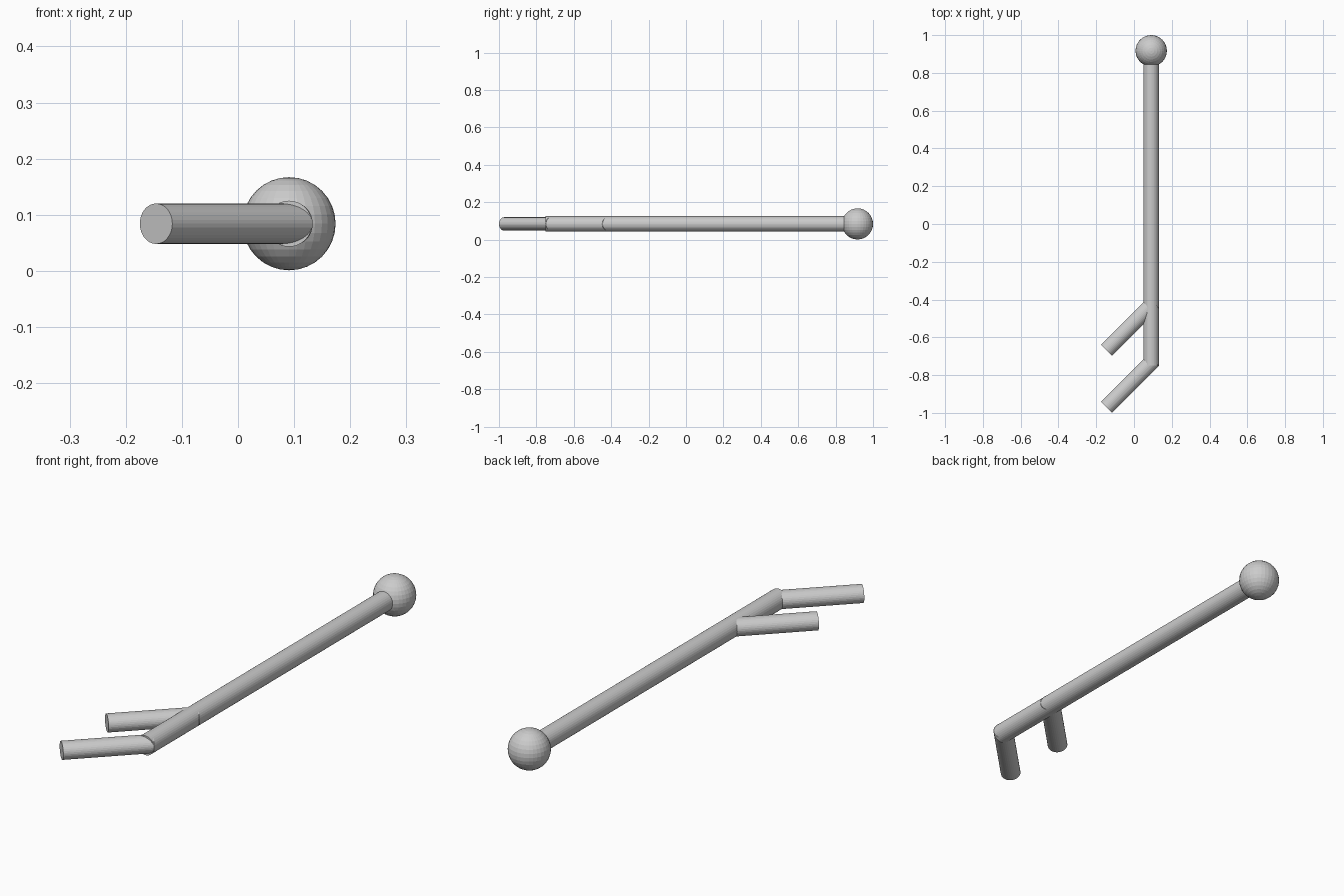
import bpy
from mathutils import Vector

if "Cube" in bpy.data.objects:
    bpy.data.objects.remove(bpy.data.objects["Cube"])

CX, CZ = 0.091, 0.084


def rod(name, start, end, half_width, half_height):
    """Horizontal elliptical rod between two points."""
    a, b = Vector(start), Vector(end)
    d = b - a
    bpy.ops.mesh.primitive_cylinder_add(vertices=32, radius=1, depth=d.length, location=(a + b) / 2)
    ob = bpy.context.object
    ob.name = name
    # local y stays vertical, local z follows the rod
    z = d.normalized()
    y = Vector((0, 0, 1))
    x = y.cross(z)
    ob.rotation_mode = 'QUATERNION'
    from mathutils import Matrix
    ob.rotation_quaternion = Matrix((x, y, z)).transposed().to_quaternion()
    ob.scale = (half_width, half_height, 1)
    return ob


# Main shaft
rod("shaft", (CX, -0.75, CZ), (CX, 0.917, CZ), 0.041, 0.041)

# Two slanted prongs near the front end
for i, dy in enumerate((0, 0.303)):
    rod(f"prong_{i + 1}", (-0.146, -0.971 + dy, CZ), (0.104, -0.721 + dy, CZ), 0.041, 0.036)

# Ball handle at the back end
bpy.ops.mesh.primitive_uv_sphere_add(segments=32, ring_count=16, radius=0.083, location=(CX, 0.917, CZ))
bpy.context.object.name = "ball_handle"
